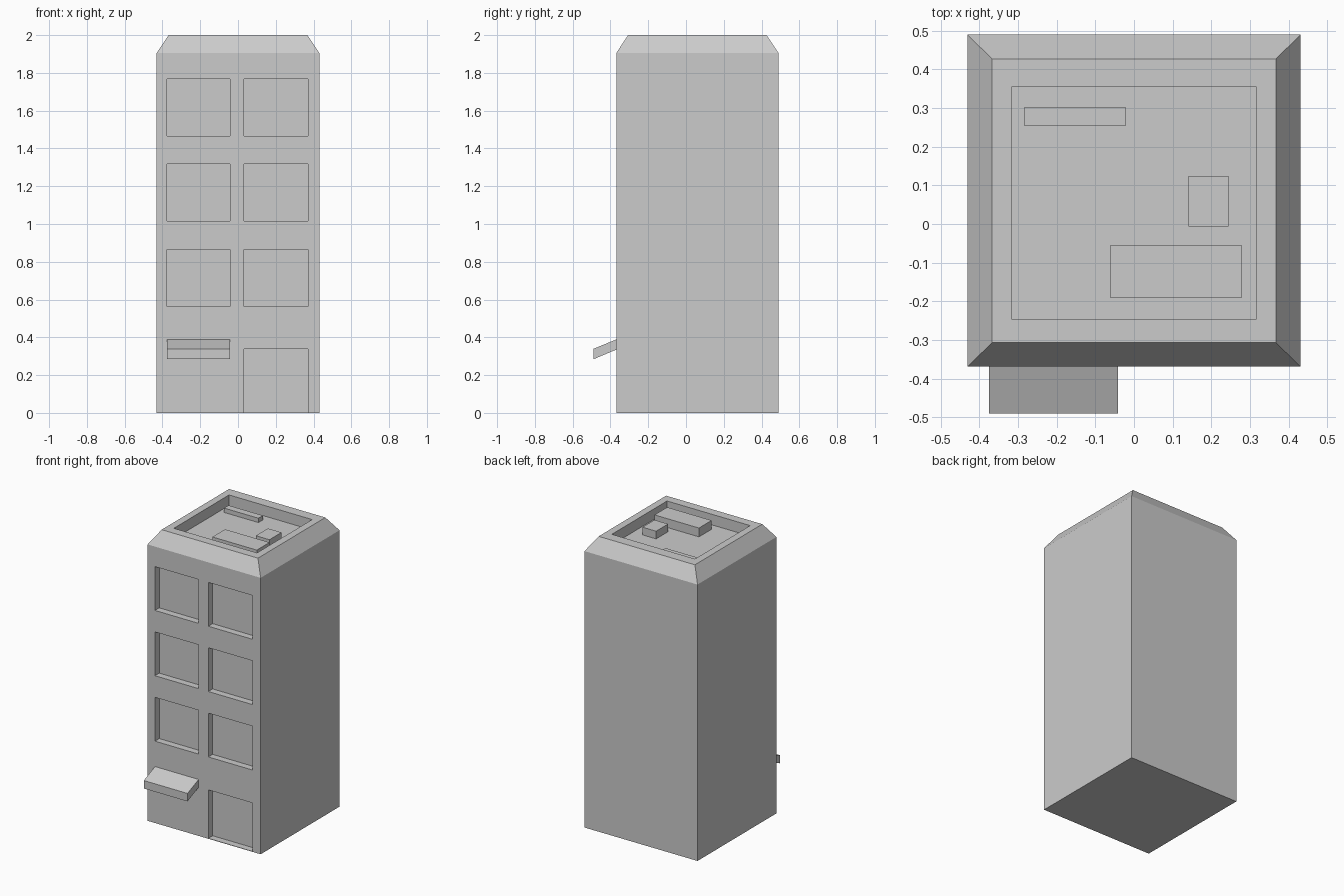
import bpy, bmesh

if "Cube" in bpy.data.objects:
    bpy.data.objects.remove(bpy.data.objects["Cube"])


def make_object(name, bm):
    bmesh.ops.recalc_face_normals(bm, faces=bm.faces)
    mesh = bpy.data.meshes.new(name)
    bm.to_mesh(mesh)
    bm.free()
    obj = bpy.data.objects.new(name, mesh)
    bpy.context.collection.objects.link(obj)
    return obj


def add_loft(bm, rings):
    """Join a stack of rectangles (x0, x1, y0, y1, z) and cap both ends."""
    loops = [[bm.verts.new(p) for p in ((x0, y0, z), (x1, y0, z), (x1, y1, z), (x0, y1, z))]
             for x0, x1, y0, y1, z in rings]
    for a, b in zip(loops, loops[1:]):
        for i in range(4):
            j = (i + 1) % 4
            bm.faces.new((a[i], a[j], b[j], b[i]))
    bm.faces.new(loops[0][::-1])
    bm.faces.new(loops[-1])


def box(name, x0, x1, y0, y1, z0, z1):
    bm = bmesh.new()
    add_loft(bm, [(x0, x1, y0, y1, z0), (x0, x1, y0, y1, z1)])
    return make_object(name, bm)


FRONT, BACK, HALF, FLOOR = -0.369, 0.49, 0.431, 1.927
COLUMNS = [(-0.375, -0.042), (0.032, 0.37)]

# Tower with bevelled cornice and sunken roof
bm = bmesh.new()
add_loft(bm, [
    (-HALF, HALF, FRONT, BACK, 0),
    (-HALF, HALF, FRONT, BACK, 1.905),
    (-0.367, 0.367, -0.307, 0.427, 2.0),
    (-0.317, 0.317, -0.246, 0.355, 2.0),
    (-0.317, 0.317, -0.246, 0.355, FLOOR),
])
tower = make_object("tower", bm)

# Window and doorway recesses
bm = bmesh.new()
openings = [(c, z, z + 0.302) for z in (0.564, 1.015, 1.465) for c in COLUMNS]
openings.append((COLUMNS[1], 0.003, 0.337))
for (x0, x1), z0, z1 in openings:
    y0, y1 = FRONT - 0.1, FRONT + 0.047
    add_loft(bm, [(x0, x1, y0, y1, z0), (x0, x1, y0, y1, z1)])
cutter = make_object("opening_cutter", bm)
cutter.hide_render = True
mod = tower.modifiers.new("openings", 'BOOLEAN')
mod.operation = 'DIFFERENCE'
mod.solver = 'EXACT'
mod.object = cutter
bpy.context.view_layer.objects.active = tower
bpy.ops.object.modifier_apply(modifier=mod.name)
bpy.data.objects.remove(cutter)

# Sloping awning slab
bm = bmesh.new()
profile = [(FRONT, 0.389), (-0.49, 0.339), (-0.49, 0.284), (FRONT, 0.335)]
x0, x1 = COLUMNS[0]
side = bm.faces.new([bm.verts.new((x0, y, z)) for y, z in profile])
ext = bmesh.ops.extrude_face_region(bm, geom=[side], use_keep_orig=True)
verts = [g for g in ext["geom"] if isinstance(g, bmesh.types.BMVert)]
bmesh.ops.translate(bm, verts=verts, vec=(x1 - x0, 0, 0))
make_object("awning", bm)

# Rooftop units
box("roof_vent", -0.284, -0.022, 0.254, 0.303, FLOOR, 1.957)
box("roof_small_unit", 0.141, 0.245, -0.007, 0.124, FLOOR, 1.98)
box("roof_large_unit", -0.061, 0.278, -0.192, -0.054, FLOOR, 1.988)
